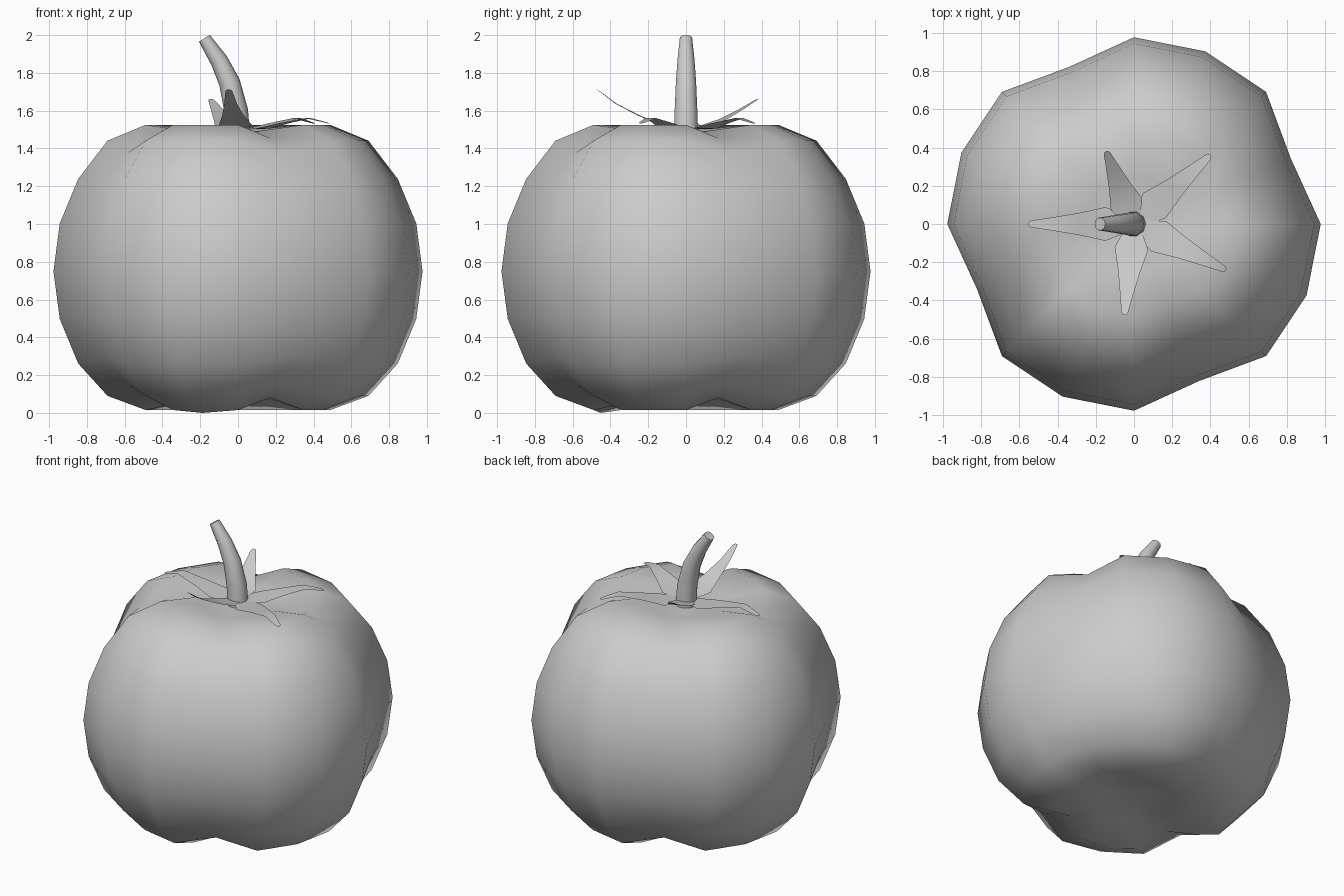
import bpy
import bmesh
from math import sin, cos, pi, radians
from mathutils import Vector

cube = bpy.data.objects.get("Cube")
if cube:
    bpy.data.objects.remove(cube, do_unlink=True)

grey = bpy.data.materials.new("plain_grey")
grey.use_nodes = True
COLOUR = (0.6, 0.6, 0.6, 1)
grey.diffuse_color = COLOUR
grey.node_tree.nodes["Principled BSDF"].inputs["Base Color"].default_value = COLOUR


def finish(bm, name, angle, fix_normals=True):
    if fix_normals:
        bmesh.ops.recalc_face_normals(bm, faces=bm.faces)
    mesh = bpy.data.meshes.new(name)
    bm.to_mesh(mesh)
    bm.free()
    mesh.materials.append(grey)
    obj = bpy.data.objects.new(name, mesh)
    bpy.context.collection.objects.link(obj)
    bpy.ops.object.select_all(action='DESELECT')
    obj.select_set(True)
    bpy.context.view_layer.objects.active = obj
    bpy.ops.object.shade_smooth_by_angle(angle=radians(angle))
    return obj


def bridge(bm, a, b):
    n = len(a)
    for i in range(n):
        bm.faces.new((a[i], a[(i + 1) % n], b[(i + 1) % n], b[i]))


# Fruit body: a sphere with dented poles and four shallow grooves
SEGMENTS, RINGS, R, MID = 16, 12, 0.977, 0.75
dented = {1: 1.49, 2: 1.525, 9: 0.09, 10: 0.015, 11: 0.07}
bm = bmesh.new()
loops = []
for ring in range(1, RINGS):
    polar = pi * ring / RINGS
    z = dented.get(ring, MID + R * cos(polar))
    loop = []
    for seg in range(SEGMENTS):
        a = 2 * pi * seg / SEGMENTS
        p = Vector((R * sin(polar) * cos(a), R * sin(polar) * sin(a), z - MID))
        if seg % 4 == 1 and 1 < ring < RINGS - 1:
            p *= 0.91
        if ring == 10 and seg == 11:
            p.z = -MID
        loop.append(bm.verts.new(p + Vector((0, 0, MID))))
    loops.append(loop)
for a, b in zip(loops, loops[1:]):
    bridge(bm, a, b)
for loop, z in ((loops[0], 1.46), (loops[-1], 0.11)):
    pole = bm.verts.new((0, 0, z))
    for i in range(SEGMENTS):
        bm.faces.new((loop[i], loop[(i + 1) % SEGMENTS], pole))
finish(bm, "fruit_body", 89)

# Stem: a tapering tube that leans to one side
path = [(0, 1.45, 0.066), (-0.01, 1.6, 0.063), (-0.045, 1.75, 0.056),
        (-0.1, 1.865, 0.047), (-0.178, 1.983, 0.034)]
bm = bmesh.new()
loops = []
for i, (x, z, r) in enumerate(path):
    before, after = path[max(i - 1, 0)], path[min(i + 1, len(path) - 1)]
    along = Vector((after[0] - before[0], 0, after[1] - before[1])).normalized()
    side, across = Vector((0, 1, 0)), Vector((along.z, 0, -along.x))
    loops.append([bm.verts.new(Vector((x, 0, z)) + r * (cos(t) * across + sin(t) * side))
                  for t in (2 * pi * k / 10 for k in range(10))])
for a, b in zip(loops, loops[1:]):
    bridge(bm, a, b)
bm.faces.new(loops[0])
bm.faces.new(loops[-1])
finish(bm, "stem", 50)

# Sepals: five thin pointed leaves, each with a tip position and a height curve
fractions = (0, 0.27, 0.52, 0.78, 0.97, 1)
half_widths = (0.03, 0.088, 0.058, 0.034, 0.018, 0.008)
flat = (1.5, 1.505, 1.535, 1.56, 1.537, 1.533)
sepals = {
    "left_back": ((0.4, 0.36), flat),
    "left_front": ((0.48, -0.24), flat),
    "front": ((-0.05, -0.475), (1.5, 1.525, 1.573, 1.637, 1.705, 1.712)),
    "right": ((-0.555, 0), (1.5, 1.505, 1.54, 1.57, 1.54, 1.535)),
    "back": ((-0.145, 0.38), (1.5, 1.52, 1.555, 1.61, 1.655, 1.662)),
}
for name, (tip, heights) in sepals.items():
    tip = Vector((*tip, 0))
    side = Vector((-tip.y, tip.x, 0)).normalized()
    bm = bmesh.new()
    rows = []
    for f, w, z in zip(fractions, half_widths, heights):
        centre = tip * f + Vector((0, 0, z))
        rows.append([bm.verts.new(centre + side * w * s) for s in (-1, 1)])
    for a, b in zip(rows, rows[1:]):
        bm.faces.new((a[0], b[0], b[1], a[1]))
    finish(bm, "sepal_" + name, 60, fix_normals=False)
